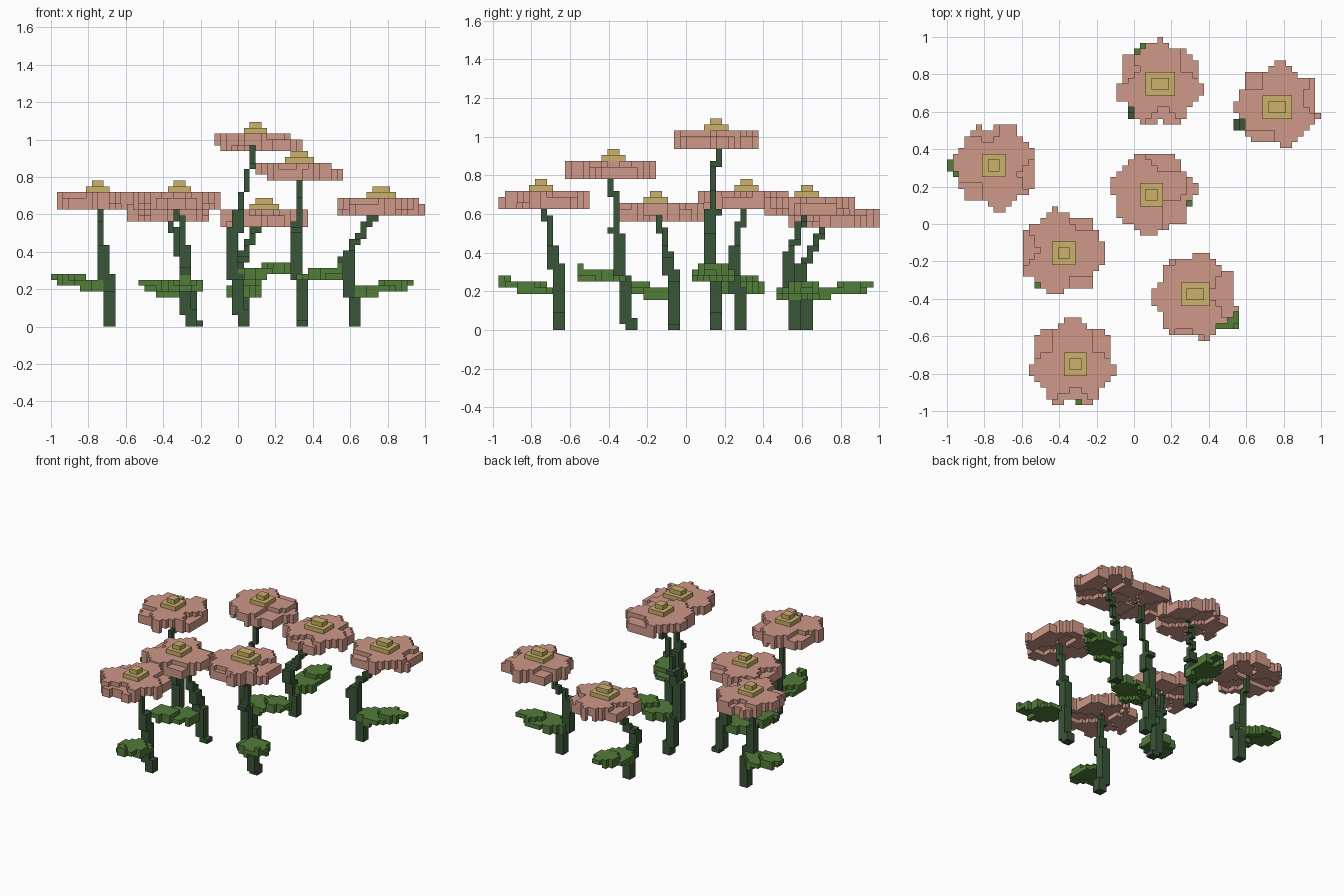
import bpy, bmesh, math
from mathutils import Vector

if "Cube" in bpy.data.objects:
    bpy.data.objects.remove(bpy.data.objects["Cube"])

V = 1 / 32  # edge length of one block


def material(name, rgb):
    m = bpy.data.materials.new(name)
    m.diffuse_color = (*rgb, 1)
    m.use_nodes = True
    m.node_tree.nodes["Principled BSDF"].inputs["Base Color"].default_value = m.diffuse_color
    return m


PETAL = material("dusty pink", (0.62, 0.315, 0.25))
CENTRE = material("straw yellow", (0.60, 0.44, 0.145))
LEAF = material("leaf green", (0.085, 0.205, 0.042))
STEM = material("dark stem green", (0.042, 0.092, 0.04))


def blocks(name, cells, mat):
    """Turn a set of grid cells into a mesh of its outer block faces."""
    bm, verts = bmesh.new(), {}
    for c in sorted(cells):
        for axis in range(3):
            u, w = (axis + 1) % 3, (axis + 2) % 3
            for side in (0, 1):
                beyond = list(c)
                beyond[axis] += 2 * side - 1
                if tuple(beyond) in cells:
                    continue
                face = []
                for du, dw in ((0, 0), (1, 0), (1, 1), (0, 1)):
                    p = list(c)
                    p[axis] += side
                    p[u] += du
                    p[w] += dw
                    p = tuple(p)
                    if p not in verts:
                        verts[p] = bm.verts.new(Vector(p) * V)
                    face.append(verts[p])
                bm.faces.new(face if side else face[::-1])
    me = bpy.data.meshes.new(name)
    bm.to_mesh(me)
    bm.free()
    me.materials.append(mat)
    bpy.context.collection.objects.link(bpy.data.objects.new(name, me))


def fill(lo, hi, inside):
    """Cells between two corners whose centre passes the inside test."""
    r = [range(math.floor(a / V), math.ceil(b / V)) for a, b in zip(lo, hi)]
    return {(i, j, k) for i in r[0] for j in r[1] for k in r[2]
            if k >= 0 and inside((i + .5) * V, (j + .5) * V, (k + .5) * V)}


def stem(base, bend, tip):
    """Two blocks wide low down, one block wide near the flower."""
    cells = set()
    for a, b in ((base, bend), (bend, tip)):
        for s in range(61):
            p = a.lerp(b, s / 60)
            k = math.floor(p.z / V)
            if p.z < 0.62 * tip.z:
                i, j = round(p.x / V), round(p.y / V)
                cells |= {(i + u, j + v, k) for u in (-1, 0) for v in (-1, 0)}
            else:
                cells.add((math.floor(p.x / V), math.floor(p.y / V), k))
    return cells


def leaf(a, b):
    """Pointed oval blade rising from the stem at a to its tip at b."""
    run = (b - a).to_2d()
    length = run.length
    u = run / length

    def inside(x, y, z):
        q = Vector((x, y)) - a.to_2d()
        t = q.dot(u) / length
        if not 0 <= t <= 1:
            return False
        side = abs(q.cross(u))
        h = a.z + (b.z - a.z) * t - 0.15 * side
        return side < 0.018 + 0.085 * math.sin(math.pi * t ** 0.85) and abs(z - h) < 0.025

    lo = [min(p, q) - 0.13 for p, q in zip(a, b)]
    hi = [max(p, q) + 0.13 for p, q in zip(a, b)]
    return fill(lo, hi, inside)


def petals(c, phase):
    """Lobed, slightly domed disc; the tallest blooms tilt to the right."""
    slope = -0.06 if c.z > 0.8 else 0

    def inside(x, y, z):
        dx, dy = x - c.x, y - c.y
        r, t = math.hypot(dx, dy), math.atan2(dy, dx)
        h = c.z + slope * dx - 0.09 * r + 0.009 * math.cos(3 * t + phase)
        return r < 0.218 + 0.018 * math.cos(7 * t + phase) and abs(z - h) < 0.036

    return fill([v - 0.27 for v in c], [v + 0.27 for v in c], inside)


def centre(c, top):
    """Stepped button on top of the petals."""
    def inside(x, y, z):
        half = 0.065 if z < top - V else 0.034
        return max(abs(x - c.x), abs(y - c.y)) < half and top - 3 * V < z < top

    return fill([v - 0.13 for v in c], [v + 0.13 for v in c], inside)


# Each flower: top centre of the bloom, stem foot, stem bend, leaf tip
FLOWERS = [
    ((.14, .75, .69), (.03, .64), (0, .60, .33), (.06, .97, .24)),
    ((.765, .635, .75), (.64, .56), (.57, .53, .36), (.94, .62, .24)),
    ((-.74, .31, .78), (-.68, .27), (-.72, .26, .45), (-1, .33, .27)),
    ((.1, .165, 1.095), (.03, .16), (-.04, .13, .42), (.32, .14, .33)),
    ((-.38, -.15, .72), (-.23, -.06), (-.28, -.08, .32), (-.51, -.35, .24)),
    ((-.325, -.74, .78), (-.26, -.65), (-.28, -.66, .27), (-.29, -.97, .25)),
    ((.33, -.385, .94), (.35, -.29), (.31, -.36, .5), (.56, -.56, .31)),
]

for n, (bloom, foot, bend, leaf_tip) in enumerate(FLOWERS, 1):
    foot, bend, leaf_tip = Vector((*foot, 0)), Vector(bend), Vector(leaf_tip)
    top = round(bloom[2] / V) * V
    disc = Vector((bloom[0], bloom[1], top - 0.093))
    # The leaf leaves the stem a little below the height of its tip
    joint = foot.lerp(bend, min(1, (leaf_tip.z - 0.05) / bend.z))
    blocks(f"stem_{n}", stem(foot, bend, disc), STEM)
    blocks(f"leaf_{n}", leaf(joint, leaf_tip), LEAF)
    blocks(f"petals_{n}", petals(disc, n * 1.3), PETAL)
    blocks(f"flower_centre_{n}", centre(disc, top), CENTRE)
